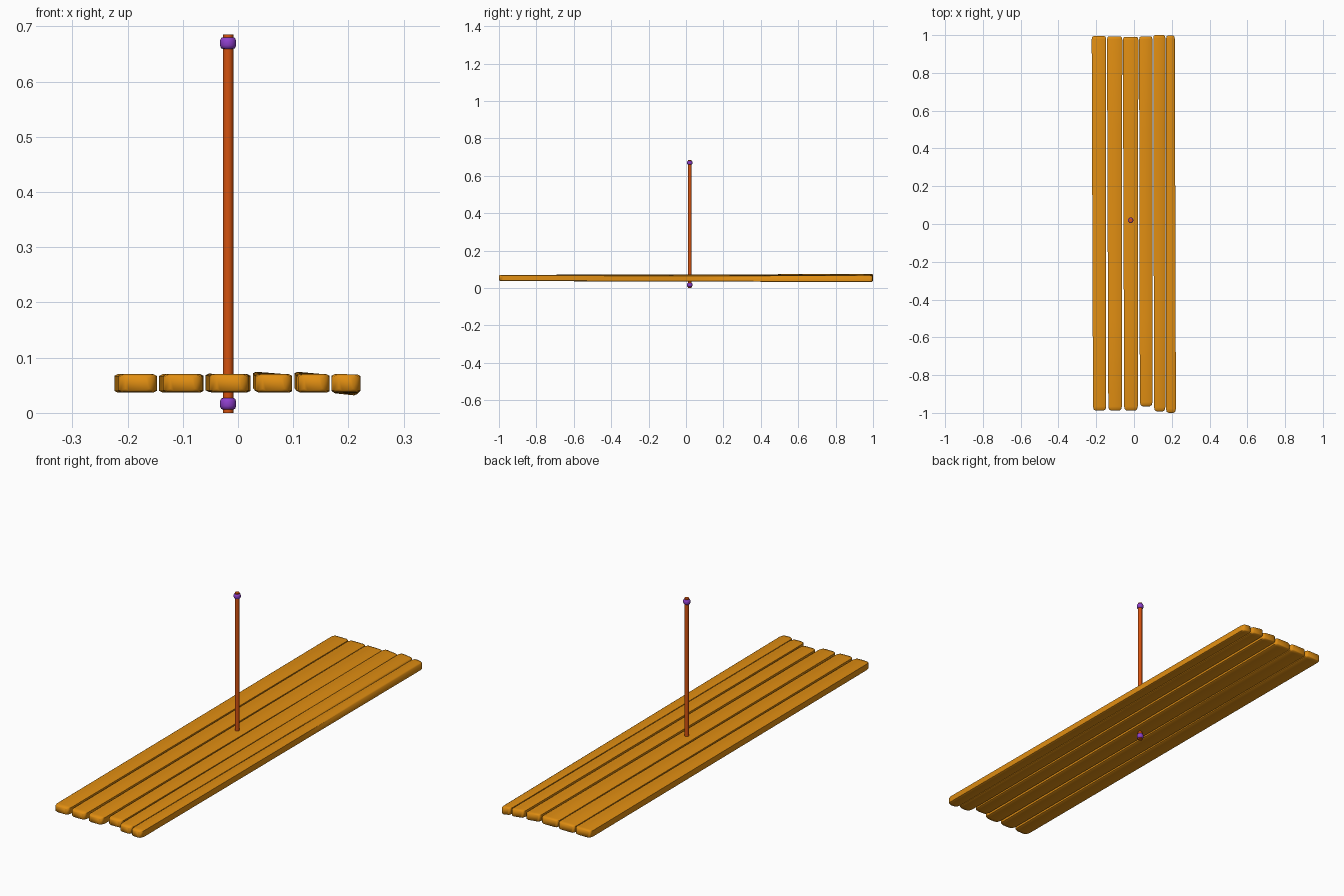
import bpy, bmesh, math

if "Cube" in bpy.data.objects:
    bpy.data.objects.remove(bpy.data.objects["Cube"])


def material(name, colour):
    m = bpy.data.materials.new(name)
    m.diffuse_color = (*colour, 1)
    m.use_nodes = True
    m.node_tree.nodes["Principled BSDF"].inputs["Base Color"].default_value = m.diffuse_color
    return m


WOOD = material("golden wood", (0.75, 0.27, 0.006))
POLE = material("red orange pole", (0.66, 0.085, 0.005))
BAND = material("purple band", (0.27, 0.05, 0.6))


def finish(name, bm, mat, angle):
    bmesh.ops.recalc_face_normals(bm, faces=bm.faces)
    me = bpy.data.meshes.new(name)
    bm.to_mesh(me)
    bm.free()
    me.materials.append(mat)
    ob = bpy.data.objects.new(name, me)
    bpy.context.collection.objects.link(ob)
    bpy.context.view_layer.objects.active = ob
    ob.select_set(True)
    bpy.ops.object.shade_smooth_by_angle(angle=math.radians(angle))
    ob.select_set(False)


def loft(bm, rings):
    rows = [[bm.verts.new(p) for p in r] for r in rings]
    n = len(rows[0])
    for a, b in zip(rows, rows[1:]):
        for i in range(n):
            bm.faces.new((a[i], a[(i + 1) % n], b[(i + 1) % n], b[i]))
    bm.faces.new(rows[0])
    bm.faces.new(rows[-1])


def plank(name, front, back, ys, lift):
    """Softened board: x range at each end, y range, twist of left/right edge at the back."""
    y0, y1 = ys
    stations = [(y0, 0.014), (y0 + 0.006, 0.004), (y0 + 0.022, 0),
                (-0.5, 0), (0, 0), (0.5, 0),
                (y1 - 0.016, 0), (y1 - 0.004, 0.003), (y1, 0.009)]
    rings = []
    for y, inset in stations:
        t = (y - y0) / (y1 - y0)
        l = front[0] + (back[0] - front[0]) * t + inset
        r = front[1] + (back[1] - front[1]) * t - inset
        zi = inset * 0.25
        lo, hi, c, d = 0.037 + zi, 0.070 - zi, 0.006, 0.003
        section = [(l, lo + d), (l + c, lo), (r - c, lo), (r, lo + d),
                   (r, hi - d), (r - c, hi), (l + c, hi), (l, hi - d)]
        rings.append([(x, y, z + t * (lift[0] + (lift[1] - lift[0]) * (x - l) / (r - l)))
                      for x, z in section])
    bm = bmesh.new()
    loft(bm, rings)
    finish(name, bm, WOOD, 60)


# deck planks
PLANKS = [
    ((-0.217, -0.147), (-0.224, -0.147), (-0.988, 0.994), (0, 0)),
    ((-0.136, -0.064), (-0.143, -0.062), (-0.988, 0.993), (0, 0)),
    ((-0.052, 0.020), (-0.059, 0.023), (-0.988, 0.990), (0.001, 0)),
    ((0.031, 0.098), (0.027, 0.098), (-0.965, 0.993), (0.005, -0.001)),
    ((0.106, 0.166), (0.102, 0.166), (-0.992, 1.0), (0.005, -0.001)),
    ((0.169, 0.222), (0.170, 0.216), (-1.0, 0.998), (-0.001, -0.006)),
]
for i, p in enumerate(PLANKS):
    plank(f"deck_plank_{i + 1}", *p)


def turned(name, profile, mat, angle, n=12):
    """Round part on the mast axis from (radius, z) pairs."""
    bm = bmesh.new()
    loft(bm, [[(-0.018 + r * math.cos(2 * math.pi * k / n),
                0.02 + r * math.sin(2 * math.pi * k / n), z)
               for k in range(n)] for r, z in profile])
    finish(name, bm, mat, angle)


# mast and its two bands
turned("mast", [(0.0095, 0), (0.0095, 0.685)], POLE, 50)
for name, z in (("lower_band", 0.0165), ("upper_band", 0.6695)):
    turned(name, [(0.009, z - 0.0105), (0.0125, z - 0.0095), (0.0148, z - 0.004),
                  (0.0148, z + 0.004), (0.0125, z + 0.0095), (0.009, z + 0.0105)], BAND, 60)
